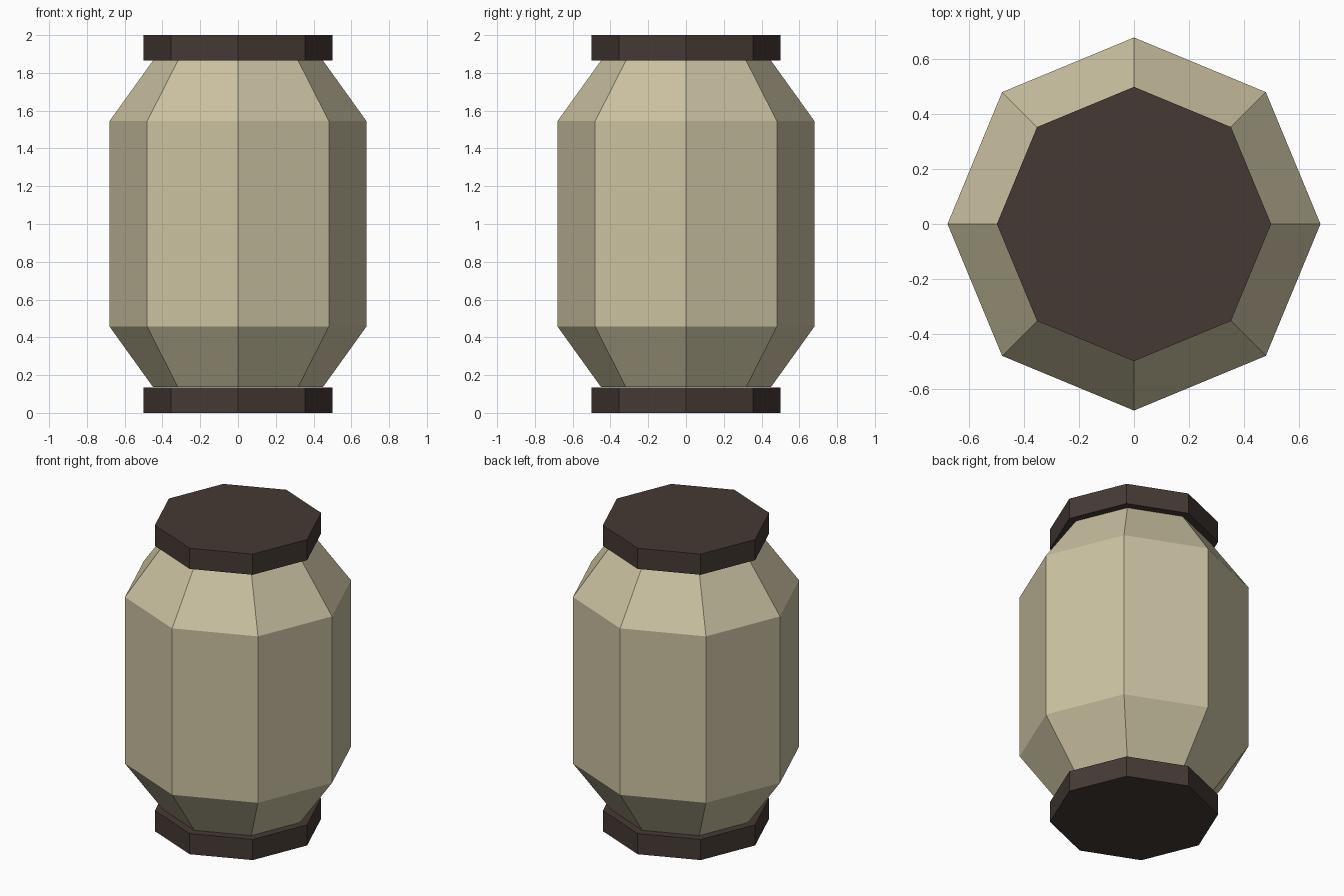
import bpy, bmesh
from math import cos, sin, pi

if "Cube" in bpy.data.objects:
    bpy.data.objects.remove(bpy.data.objects["Cube"])

SIDES = 8


def material(name, rgb):
    mat = bpy.data.materials.new(name)
    mat.diffuse_color = (*rgb, 1)
    mat.use_nodes = True
    mat.node_tree.nodes["Principled BSDF"].inputs["Base Color"].default_value = mat.diffuse_color
    return mat


def lathe(name, profile, mat):
    """Closed octagonal solid from (radius, height) pairs, bottom to top."""
    bm = bmesh.new()
    rings = [[bm.verts.new((r * cos(2 * pi * i / SIDES), r * sin(2 * pi * i / SIDES), z))
              for i in range(SIDES)] for r, z in profile]
    for low, high in zip(rings, rings[1:]):
        for i in range(SIDES):
            j = (i + 1) % SIDES
            bm.faces.new((low[i], low[j], high[j], high[i]))
    bm.faces.new(rings[0][::-1])
    bm.faces.new(rings[-1])
    mesh = bpy.data.meshes.new(name)
    bm.to_mesh(mesh)
    bm.free()
    mesh.materials.append(mat)
    obj = bpy.data.objects.new(name, mesh)
    bpy.context.collection.objects.link(obj)
    return obj


tan = material("tan", (0.60, 0.54, 0.36))
brown = material("dark_brown", (0.06, 0.042, 0.035))

# Faceted body tapering towards both ends
lathe("body", [(0.45, 0.137), (0.68, 0.457), (0.68, 1.545), (0.45, 1.865)], tan)

# Matching end caps
for name, z in (("bottom_cap", 0.0), ("top_cap", 1.865)):
    lathe(name, [(0.5, z), (0.5, z + 0.135)], brown)
